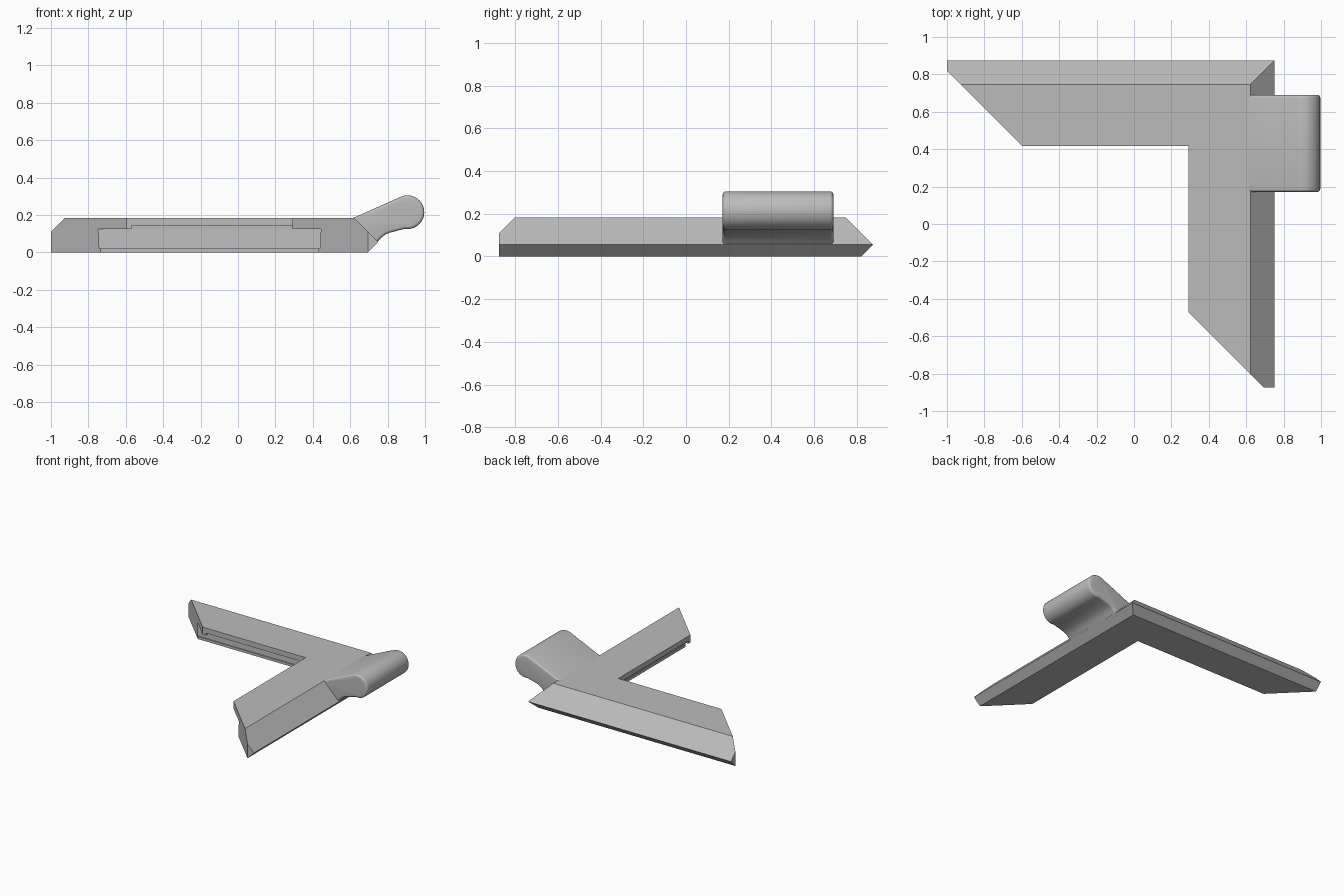
import bpy, bmesh, math
from mathutils import Vector

if "Cube" in bpy.data.objects:
    bpy.data.objects.remove(bpy.data.objects["Cube"], do_unlink=True)

grey = bpy.data.materials.new("light_grey")
grey.use_nodes = True
colour = (0.5, 0.5, 0.5, 1)
grey.diffuse_color = colour
grey.node_tree.nodes["Principled BSDF"].inputs["Base Color"].default_value = colour


def make_object(name, bm):
    bmesh.ops.recalc_face_normals(bm, faces=bm.faces)
    mesh = bpy.data.meshes.new(name)
    bm.to_mesh(mesh)
    bm.free()
    mesh.materials.append(grey)
    obj = bpy.data.objects.new(name, mesh)
    bpy.context.collection.objects.link(obj)
    return obj


def box(name, low, high):
    bm = bmesh.new()
    bmesh.ops.create_cube(bm, size=1)
    low, high = Vector(low), Vector(high)
    for v in bm.verts:
        v.co = (low + high) / 2 + v.co * (high - low)
    return make_object(name, bm)


def rod(name, radius, x, z, y0, y1):
    bm = bmesh.new()
    bmesh.ops.create_cone(bm, cap_ends=True, segments=32, radius1=radius,
                          radius2=radius, depth=y1 - y0)
    for v in bm.verts:
        a, b, c = v.co
        v.co = (x + a, (y0 + y1) / 2 + c, z + b)
    return make_object(name, bm)


def cut(target, cutter):
    cutter.hide_render = True
    mod = target.modifiers.new("cut", "BOOLEAN")
    mod.operation, mod.solver, mod.object = "DIFFERENCE", "EXACT", cutter
    bpy.context.view_layer.objects.active = target
    bpy.ops.object.modifier_apply(modifier=mod.name)
    bpy.data.objects.remove(cutter, do_unlink=True)


# Corner frame: rabbeted section swept round a mitred corner, ends cut at 45 degrees
CX, CY, LENGTH = 0.75, 0.875, 1.75
EDGE, WIDTH, TOP = 0.055, 0.458, 0.183
section = [(EDGE, 0), (0, EDGE), (EDGE, 2 * EDGE), (TOP - EDGE, TOP), (WIDTH, TOP),
           (WIDTH, 0.125), (0.307, 0.125), (0.311, 0.02), (0.319, 0.02), (0.319, 0)]
bm = bmesh.new()
rows = []
for d, z in section:
    end = LENGTH - max(0, d - EDGE)
    rows.append([bm.verts.new(p) for p in ((CX - end, CY - d, z),
                                           (CX - d, CY - d, z),
                                           (CX - d, CY - end, z))])
for i, a in enumerate(rows):
    b = rows[(i + 1) % len(rows)]
    for k in range(2):
        bm.faces.new((a[k], a[k + 1], b[k + 1], b[k]))
for k in (0, 2):
    bm.faces.new([r[k] for r in rows[:3]])
    bm.faces.new([rows[0][k]] + [r[k] for r in rows[2:]])
frame = make_object("corner_frame", bm)

# Shallow recess under the flange of each arm, stopping short of the ends
cut(frame, box("back_recess", (-0.57, 0.38, 0.1), (0.443, 0.566, 0.143)))
cut(frame, box("side_recess", (0.25, -0.445, 0.1), (0.441, 0.567, 0.143)))

# Hinge knuckle: tapered lug ending in a round barrel
HX, HZ, R, Y0, Y1 = 0.906, 0.215, 0.09, 0.172, 0.69
outline = [(0.61, 0.182)]
for i in range(25):
    t = math.radians(114 - i * 214 / 24)
    outline.append((HX + R * math.cos(t), HZ + R * math.sin(t)))
outline += [(0.81, 0.105), (0.785, 0.094), (0.765, 0.078), (0.735, 0.045), (0.65, 0.045)]
bm = bmesh.new()
face = bm.faces.new([bm.verts.new((x, Y0, z)) for x, z in outline])
new = bmesh.ops.extrude_face_region(bm, geom=[face])["geom"]
for v in new:
    if isinstance(v, bmesh.types.BMVert):
        v.co.y = Y1
rims = [e for e in bm.edges if abs(e.verts[0].co.y - e.verts[1].co.y) < 0.001]
bmesh.ops.recalc_face_normals(bm, faces=bm.faces)
bmesh.ops.bevel(bm, geom=rims, offset=0.015, segments=4, profile=0.5,
                affect="EDGES", clamp_overlap=True)
knuckle = make_object("hinge_knuckle", bm)

# Pin hole with a counterbore at the front
cut(knuckle, rod("pin_hole", 0.03, HX, HZ, Y0 - 0.1, Y1 + 0.1))
cut(knuckle, rod("counterbore", 0.058, HX, HZ, Y0 - 0.1, Y0 + 0.05))

bpy.ops.object.select_all(action="DESELECT")
knuckle.select_set(True)
bpy.context.view_layer.objects.active = knuckle
bpy.ops.object.shade_smooth_by_angle(angle=math.radians(35))
